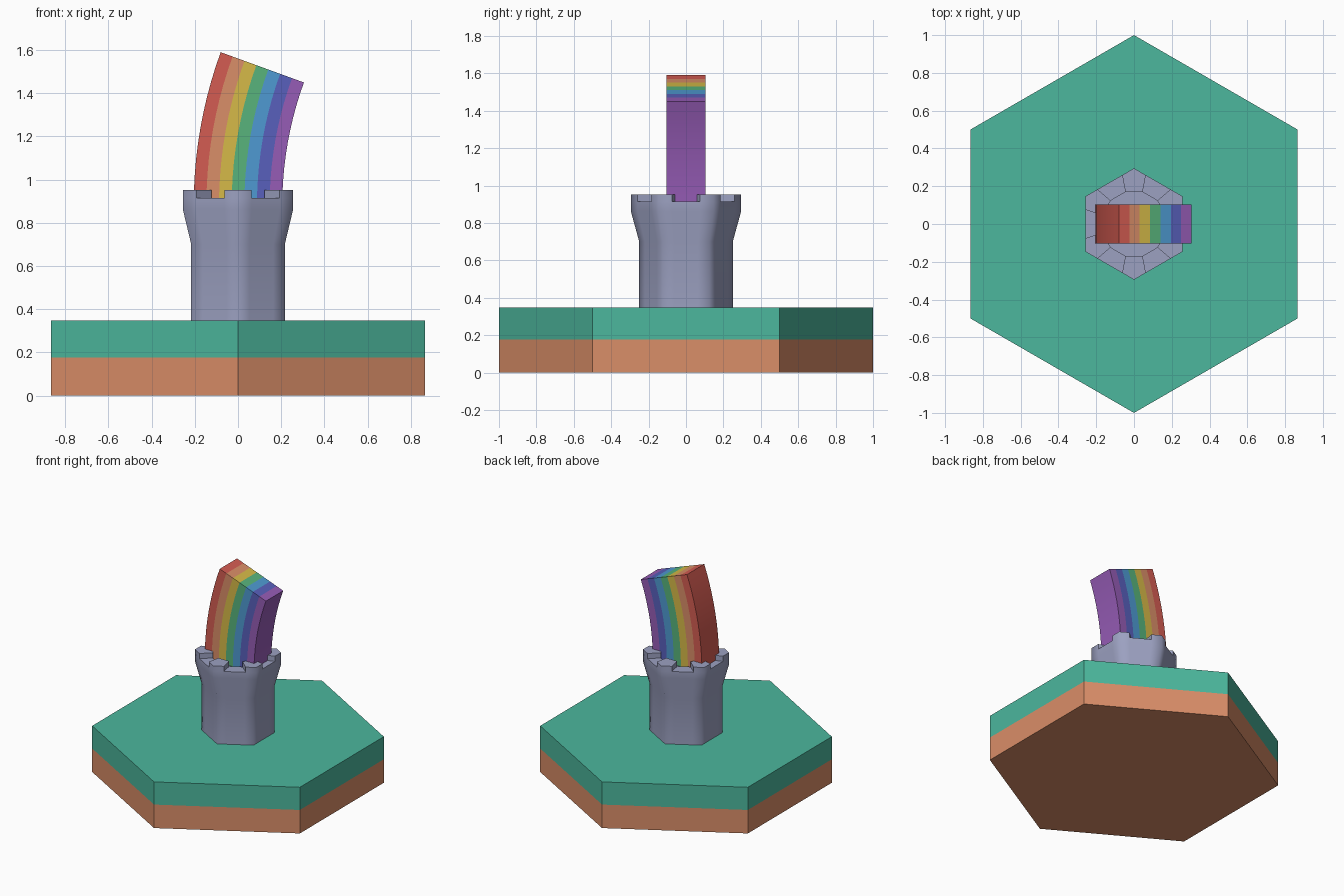
import bpy, bmesh, math
from mathutils import Vector

if "Cube" in bpy.data.objects:
    bpy.data.objects.remove(bpy.data.objects["Cube"])


def material(name, rgb):
    lin = [(c / 255 / 12.92) if c / 255 <= 0.04045 else ((c / 255 + 0.055) / 1.055) ** 2.4 for c in rgb]
    m = bpy.data.materials.new(name)
    m.diffuse_color = (*lin, 1)
    m.use_nodes = True
    m.node_tree.nodes["Principled BSDF"].inputs["Base Color"].default_value = m.diffuse_color
    return m


grass = material("grass_green", (76, 183, 157))
clay = material("clay_orange", (218, 142, 104))
stone = material("stone_lavender", (156, 161, 193))
bands = [
    material("red", (212, 92, 82)), clay,
    material("yellow", (214, 186, 72)), material("green", (88, 180, 124)),
    material("blue", (78, 154, 210)), material("indigo", (88, 96, 188)),
    material("violet", (150, 92, 182)),
]


def finish(name, bm, mats, smooth=None):
    bmesh.ops.remove_doubles(bm, verts=bm.verts, dist=1e-5)
    bmesh.ops.recalc_face_normals(bm, faces=bm.faces)
    me = bpy.data.meshes.new(name)
    bm.to_mesh(me)
    bm.free()
    ob = bpy.data.objects.new(name, me)
    bpy.context.collection.objects.link(ob)
    for m in mats:
        me.materials.append(m)
    if smooth:
        bpy.ops.object.select_all(action='DESELECT')
        ob.select_set(True)
        bpy.context.view_layer.objects.active = ob
        bpy.ops.object.shade_smooth_by_angle(angle=math.radians(smooth))
    return ob


def face(bm, pts, mat=0):
    f = bm.faces.new([bm.verts.new(p) for p in pts])
    f.material_index = mat


def polar(r, deg, z):
    a = math.radians(deg)
    return Vector((r * math.cos(a), r * math.sin(a), z))


# hexagonal tile: clay layer below, grass layer above
bm = bmesh.new()
levels = [0, 0.177, 0.348]
for k in range(6):
    a, b = 30 + 60 * k, 90 + 60 * k
    for i in range(2):
        face(bm, [polar(1, a, levels[i]), polar(1, b, levels[i]),
                  polar(1, b, levels[i + 1]), polar(1, a, levels[i + 1])], i)
face(bm, [polar(1, 30 + 60 * k, 0) for k in range(6)], 0)
face(bm, [polar(1, 30 + 60 * k, 0.348) for k in range(6)], 1)
finish("hex_tile", bm, [clay, grass])

# hexagonal tower: shaft, flare, parapet with a notch in every side
bm = bmesh.new()
R, NOTCH, SILL, TOP, FLOOR = 0.295, 0.255, 0.914, 0.953, 0.88
profile = [(0.25, 0.345), (0.25, 0.70), (R, 0.863), (R, SILL)]


def outer(k, r, z):
    """Points on sector k: notch edge, corner, notch edge."""
    c, p, n = (polar(r, 30 + 60 * (k + d), z) for d in (0, -1, 1))
    t = 0.5 - NOTCH
    return [c.lerp(p, t), c, c.lerp(n, t)]


def inner(k, z):
    return [polar(0.175, 30 + 60 * k + d, z) for d in (-15, 15)]


def strip(lo, hi):
    for i in range(len(lo) - 1):
        face(bm, [lo[i], lo[i + 1], hi[i + 1], hi[i]])


for k in range(6):
    for (r0, z0), (r1, z1) in zip(profile, profile[1:]):
        strip(outer(k, r0, z0) + outer(k + 1, r0, z0)[:1],
              outer(k, r1, z1) + outer(k + 1, r1, z1)[:1])
    # merlon at the corner
    lo = outer(k, R, SILL) + inner(k, SILL)[::-1]
    hi = outer(k, R, TOP) + inner(k, TOP)[::-1]
    strip(lo + lo[:1], hi + hi[:1])
    face(bm, hi)
    # notch sill and inner wall
    face(bm, [outer(k, R, SILL)[2], outer(k + 1, R, SILL)[0],
              inner(k + 1, SILL)[0], inner(k, SILL)[1]])
    strip(inner(k, FLOOR) + inner(k + 1, FLOOR)[:1],
          inner(k, SILL) + inner(k + 1, SILL)[:1])
face(bm, [p for k in range(6) for p in inner(k, FLOOR)])
face(bm, [p for k in range(6) for p in outer(k, *profile[0])])
finish("tower", bm, [stone], 65)

# rainbow: seven concentric bands swept through 20 degrees
bm = bmesh.new()
R_OUT, WIDTH, Z0, HALF, STEPS = 2.07, 0.41, 0.882, 0.103, 10
CX = R_OUT - WIDTH / 2


def arc(j, i, y):
    r = R_OUT - WIDTH * j / 7
    a = math.radians(20 * i / STEPS)
    return Vector((CX - r * math.cos(a), y, Z0 + r * math.sin(a)))


for j in range(7):
    for i in range(STEPS):
        for y in (-HALF, HALF):
            face(bm, [arc(j, i, y), arc(j + 1, i, y), arc(j + 1, i + 1, y), arc(j, i + 1, y)], j)
    for i in (0, STEPS):
        face(bm, [arc(j, i, -HALF), arc(j + 1, i, -HALF), arc(j + 1, i, HALF), arc(j, i, HALF)], j)
for i in range(STEPS):
    for edge, mat in ((0, 0), (7, 6)):
        face(bm, [arc(edge, i, -HALF), arc(edge, i, HALF),
                  arc(edge, i + 1, HALF), arc(edge, i + 1, -HALF)], mat)
finish("rainbow", bm, bands, 30)
